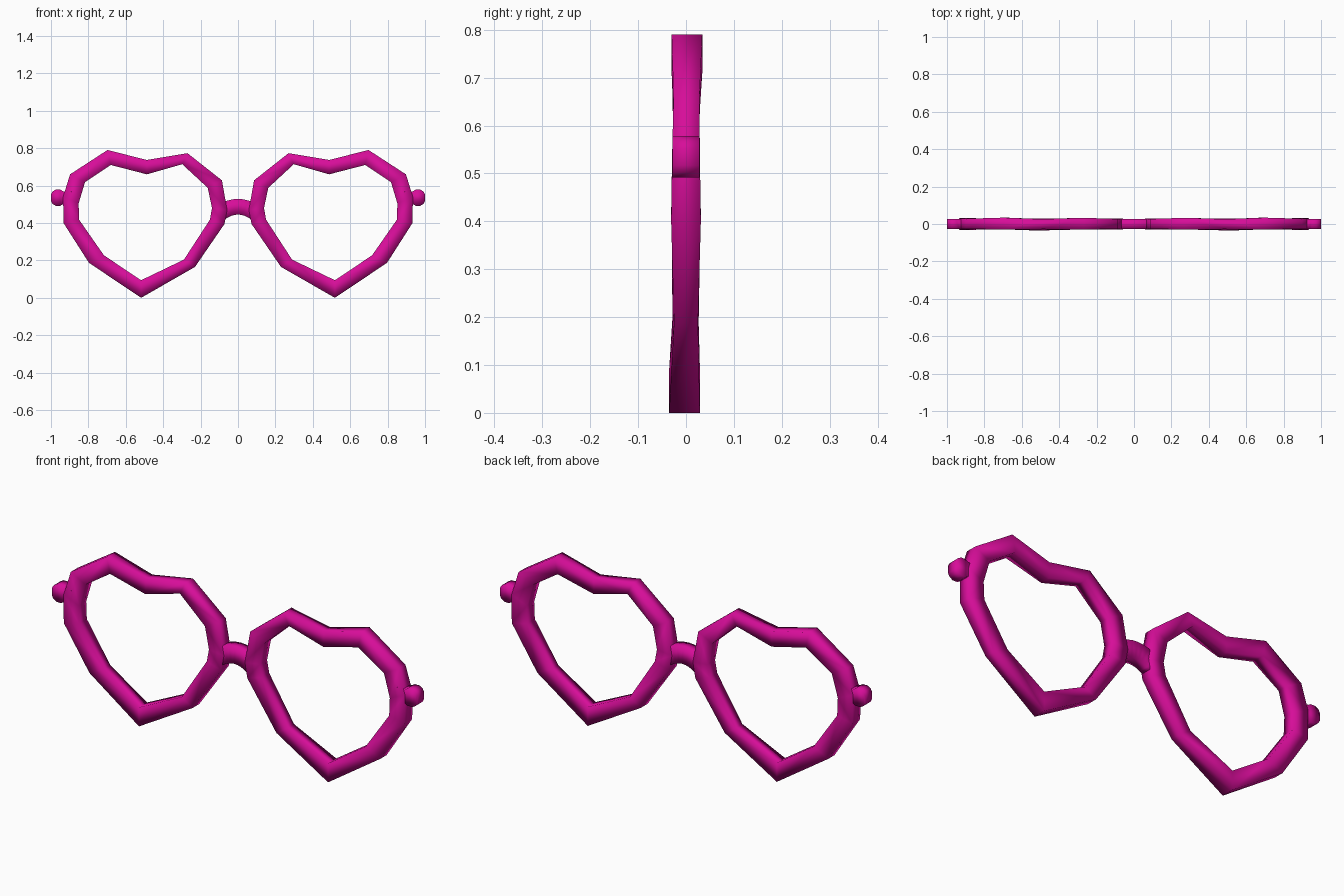
import bpy, bmesh
from mathutils import Vector

if "Cube" in bpy.data.objects:
    bpy.data.objects.remove(bpy.data.objects["Cube"])

mat = bpy.data.materials.new("magenta plastic")
mat.diffuse_color = (0.68, 0.004, 0.32, 1)
mat.use_nodes = True
mat.node_tree.nodes["Principled BSDF"].inputs["Base Color"].default_value = mat.diffuse_color


def sweep(name, rings, closed):
    """Skin a list of square rings into a softly shaded bar."""
    bm = bmesh.new()
    vs = [[bm.verts.new(p) for p in r] for r in rings]
    n = len(vs)
    for i in range(n if closed else n - 1):
        a, b = vs[i], vs[(i + 1) % n]
        for k in range(4):
            j = (k + 1) % 4
            bm.faces.new((a[k], a[j], b[j], b[k]))
    if not closed:
        bm.faces.new(vs[0])
        bm.faces.new(vs[-1])
    bmesh.ops.recalc_face_normals(bm, faces=bm.faces)
    for f in bm.faces:
        f.smooth = True
    me = bpy.data.meshes.new(name)
    bm.to_mesh(me)
    bm.free()
    me.materials.append(mat)
    bpy.context.collection.objects.link(bpy.data.objects.new(name, me))


def ring(mid, across, depth, y=0):
    """Rectangular ring: 'across' lies in the xz plane, depth along y."""
    out = []
    for u, v in ((1, -1), (1, 1), (-1, 1), (-1, -1)):
        p = Vector(mid) + Vector(across) * u
        out.append((p.x, y + depth * v, p.y))
    return out


# Heart rims: outer x, z, inner x, z, half depth, y shift at each corner
heart = [
    (0.518, 0.000, 0.518, 0.094, 0.032, -0.003),
    (0.797, 0.187, 0.717, 0.227, 0.025, 0.0),
    (0.933, 0.400, 0.850, 0.418, 0.031, 0.0),
    (0.935, 0.540, 0.852, 0.505, 0.029, 0.0),
    (0.898, 0.660, 0.818, 0.618, 0.027, 0.001),
    (0.698, 0.790, 0.680, 0.710, 0.032, 0.002),
    (0.487, 0.737, 0.487, 0.660, 0.027, -0.001),
    (0.270, 0.773, 0.298, 0.714, 0.031, 0.002),
    (0.086, 0.628, 0.162, 0.588, 0.027, 0.0),
    (0.058, 0.470, 0.139, 0.480, 0.029, 0.0),
    (0.072, 0.395, 0.150, 0.418, 0.030, 0.0),
    (0.230, 0.165, 0.289, 0.204, 0.027, -0.001),
]

for s, side in ((-1, "left"), (1, "right")):
    sweep(side + "_heart_rim",
          [ring((s * (ox + ix) / 2, (oz + iz) / 2),
                (s * (ox - ix) / 2, (oz - iz) / 2), d, y)
           for ox, oz, ix, iz, d, y in heart], True)
    # Rounded hinge knob on the outer edge
    prof = [(0.89, 0.034), (0.935, 0.034), (0.95, 0.043), (0.975, 0.043),
            (0.992, 0.033), (1.0, 0.018)]
    sweep(side + "_hinge_knob",
          [ring((s * x, 0.535), (0, r), 0.028) for x, r in prof], False)

# Arched nose bridge
bridge = []
for i in range(9):
    u = -1 + i / 4
    x, z = 0.095 * u, 0.487 - 0.034 * u * u
    n = Vector((0.06 * u, 0.1)).normalized()
    bridge.append(ring((x, z), n * 0.042, 0.027))
sweep("nose_bridge", bridge, False)
